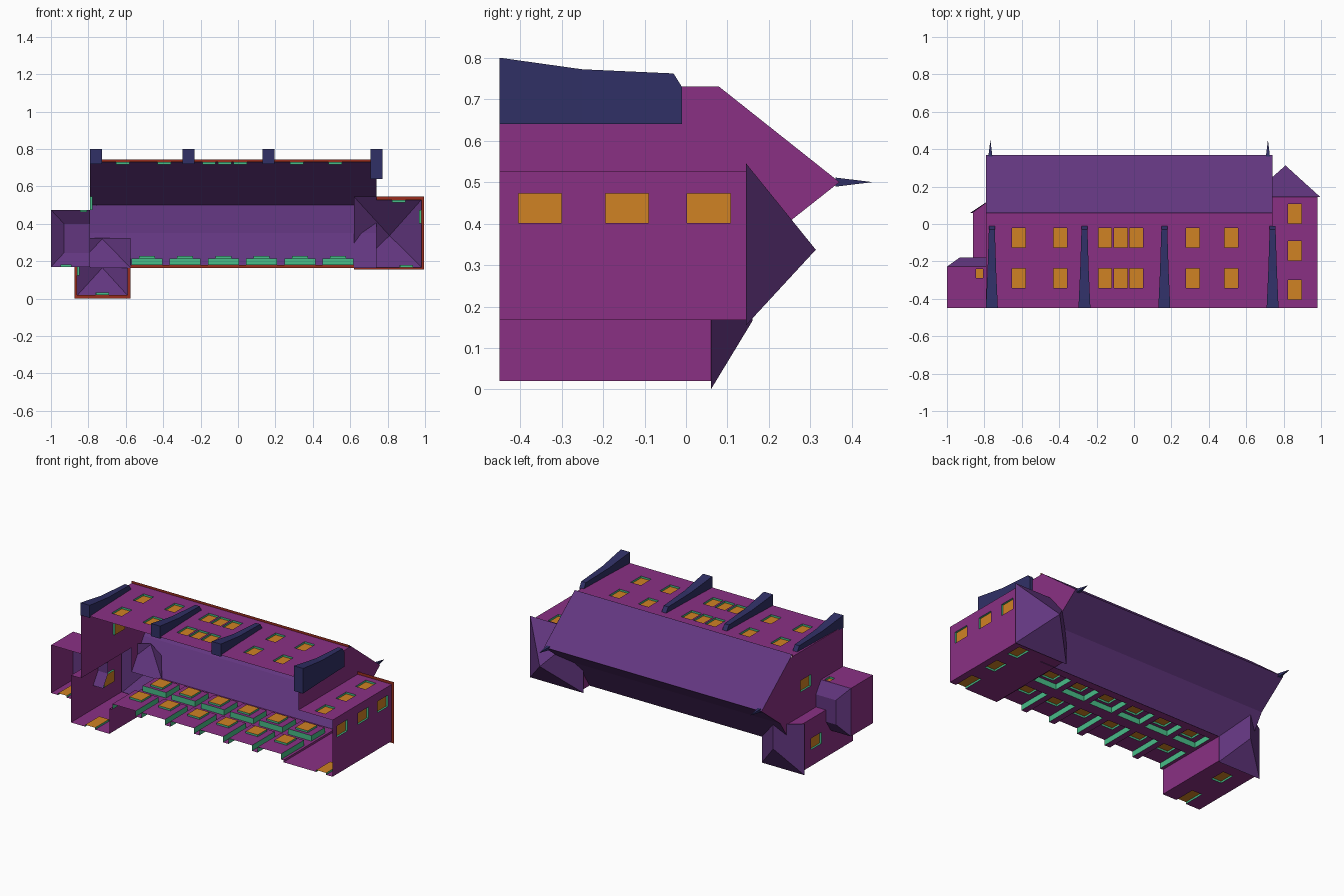
import bpy, bmesh
from mathutils import Vector

if "Cube" in bpy.data.objects:
    bpy.data.objects.remove(bpy.data.objects["Cube"])

BASE = -0.45          # open foot of the building (its "up" is +y)
parts = {}            # part name -> (bmesh, material)


def srgb(r, g, b):
    return tuple(((c / 255 + 0.055) / 1.055) ** 2.4 for c in (r, g, b)) + (1,)


def material(name, rgb):
    m = bpy.data.materials.new(name)
    m.diffuse_color = srgb(*rgb)
    m.use_nodes = True
    m.node_tree.nodes["Principled BSDF"].inputs["Base Color"].default_value = m.diffuse_color
    return m


MAGENTA = material("wall magenta", (138, 48, 132))
PURPLE = material("roof purple", (98, 54, 127))
NAVY = material("stone navy", (48, 48, 102))
ORANGE = material("pane orange", (208, 130, 36))
TEAL = material("frame teal", (72, 188, 136))
RED = material("soffit red", (152, 45, 30))


def poly(part, mat, pts, hint):
    """Add one flat face, turned so it looks along hint."""
    if part not in parts:
        parts[part] = (bmesh.new(), mat)
    bm = parts[part][0]
    f = bm.faces.new([bm.verts.new(p) for p in pts])
    f.normal_update()
    if f.normal.dot(Vector(hint)) < 0:
        f.normal_flip()


def wall(part, axis, c, out, u0, u1, v0, v1, holes=()):
    """Wall on plane axis=c; u runs along the other plan axis, v along y.
    Holes: (u centre, width, v0, v1, kind)."""
    def P(u, v, d=0):
        k = c - out * d
        return (u, v, k) if axis == 'z' else (k, v, u)
    n = (0, 0, out) if axis == 'z' else (out, 0, 0)
    H = [(u - w / 2, u + w / 2, a, b, k) for u, w, a, b, k in holes]
    us = sorted({u0, u1, *[x for h in H for x in h[:2]]})
    vs = sorted({v0, v1, *[x for h in H for x in h[2:4]]})
    for ua, ub in zip(us, us[1:]):
        for va, vb in zip(vs, vs[1:]):
            mu, mv = (ua + ub) / 2, (va + vb) / 2
            if not any(h[0] < mu < h[1] and h[2] < mv < h[3] for h in H):
                poly(part, MAGENTA, [P(ua, va), P(ub, va), P(ub, vb), P(ua, vb)], n)
    for a, b, lo, hi, kind in H:
        d = 0.035 if kind == 'niche' else 0.012
        ring = [(a, lo), (a, hi), (b, hi), (b, lo)]
        if lo > BASE + 0.001:
            ring.append((a, lo))
        mid = Vector(P((a + b) / 2, (lo + hi) / 2))
        for p, q in zip(ring, ring[1:]):
            pts = [P(*p), P(*q), P(*q, d), P(*p, d)]
            poly("window_frames", TEAL, pts, mid - (Vector(pts[0]) + Vector(pts[1])) / 2)
        if kind == 'niche':
            wall("niche_backs", axis, c - out * d, out, a, b, lo, hi,
                 [((a + b) / 2, 0.085, hi - 0.115, hi - 0.02, 'win')])
        else:
            poly("window_panes", ORANGE, [P(a, lo, d), P(b, lo, d), P(b, hi, d), P(a, hi, d)], n)


def win(u, v, w=0.072, h=0.104):
    return (u, w, v - h / 2, v + h / 2, 'win')


def door(u, top=-0.31, w=0.07):
    return (u, w, BASE, top, 'win')


# Hall: buttressed facade, rear wall with deep niches, end walls
cols = (-0.615, -0.395, -0.155, -0.071, 0.013, 0.315, 0.52)
wall("hall_walls", 'z', 0.73, 1, -0.79, 0.74, BASE, 0.06,
     [win(x, y) for x in cols for y in (-0.073, -0.29)])
niches = []
for i in range(6):
    x = -0.487 + 0.2045 * i
    niches += [(x, 0.165, -0.145, -0.01, 'niche'), (x, 0.165, BASE, -0.22, 'niche')]
wall("hall_walls", 'z', 0.18, -1, -0.59, 0.635, BASE, 0.06, niches)
wall("hall_walls", 'x', -0.79, -1, 0.32, 0.73, BASE, 0.06, [win(0.51, -0.075)])
poly("hall_walls", MAGENTA, [(-0.79, y, z) for y, z in
     ((0.06, 0.73), (0.08, 0.73), (0.37, 0.5), (0.18, 0.35), (0.06, 0.165))], (-1, 0, 0))
poly("hall_walls", MAGENTA, [(0.74, y, z) for y, z in
     ((BASE, 0.73), (0.08, 0.73), (0.37, 0.5), (0.18, 0.35), (0.145, 0.3),
      (0.145, 0.527), (BASE, 0.527))], (1, 0, 0))

# Hall roof: front slope, steep rear slope, shallow rear skirt
line = [(0.06, 0.745), (0.37, 0.5), (0.18, 0.35), (0.06, 0.165)]
for (ya, za), (yb, zb) in zip(line, line[1:]):
    poly("hall_roof", PURPLE, [(-0.79, ya, za), (0.74, ya, za), (0.74, yb, zb), (-0.79, yb, zb)], (0, 1, 0))

# Right wing: three storeys of windows on each side and a pyramid roof
storeys = (0.055, -0.142, -0.352)
wall("right_wing_walls", 'z', 0.527, 1, 0.74, 0.98, BASE, 0.145, [win(0.86, y) for y in storeys])
wall("right_wing_walls", 'x', 0.98, 1, 0.167, 0.527, BASE, 0.145, [win(0.437, y) for y in storeys])
wall("right_wing_walls", 'z', 0.167, -1, 0.635, 0.98, BASE, 0.145,
     [win(0.9, 0.055), win(0.9, -0.142), door(0.9)])
wall("right_wing_walls", 'x', 0.635, -1, 0.167, 0.18, BASE, 0.06)
poly("right_wing_walls", MAGENTA, [(0.635, 0.06, 0.167), (0.635, 0.145, 0.167),
     (0.635, 0.145, 0.3)], (-1, 0, 0))
corners = [(0.62, 0.145, 0.155), (0.995, 0.145, 0.155), (0.995, 0.145, 0.545), (0.62, 0.145, 0.545)]
for p, q in zip(corners, corners[1:] + corners[:1]):
    poly("right_wing_roof", PURPLE, [p, q, (0.81, 0.313, 0.337)], (0, 1, 0))

# Left wing: gabled towards the hall front, hipped at the rear
wall("left_wing_walls", 'z', 0.02, -1, -0.86, -0.59, BASE, 0.06, [win(-0.725, -0.09), door(-0.725)])
wall("left_wing_walls", 'x', -0.86, -1, 0.02, 0.32, BASE, 0.06, [win(0.16, -0.08)])
wall("left_wing_walls", 'x', -0.59, 1, 0.02, 0.18, BASE, 0.06)
wall("left_wing_walls", 'z', 0.32, 1, -0.86, -0.79, BASE, 0.06)
poly("left_wing_walls", MAGENTA, [(-0.865, 0.06, 0.32), (-0.79, 0.06, 0.32), (-0.79, 0.115, 0.32)], (0, 0, 1))
r0, r1 = (-0.725, 0.16, 0.165), (-0.725, 0.16, 0.325)
a, b = (-0.875, 0.06, 0), (-0.575, 0.06, 0)
poly("left_wing_roof", PURPLE, [a, b, r0], (0, 1, 0))
poly("left_wing_roof", PURPLE, [a, r0, r1, (-0.875, 0.06, 0.325)], (0, 1, 0))
poly("left_wing_roof", PURPLE, [b, r0, r1, (-0.575, 0.06, 0.325)], (0, 1, 0))

# Low annex with a flat-topped hip roof
wall("annex_walls", 'x', -1, -1, 0.17, 0.475, BASE, -0.228)
wall("annex_walls", 'z', 0.475, 1, -1, -0.79, BASE, -0.228, [win(-0.825, -0.265, 0.038, 0.05)])
wall("annex_walls", 'z', 0.17, -1, -1, -0.86, BASE, -0.228, [door(-0.92, -0.32, 0.06)])
lo = [(-0.79, -0.228, 0.475), (-1, -0.228, 0.475), (-1, -0.228, 0.17), (-0.79, -0.228, 0.17)]
hi = [(-0.79, -0.178, 0.4), (-0.93, -0.178, 0.4), (-0.93, -0.178, 0.245), (-0.79, -0.178, 0.245)]
for i in range(3):
    poly("annex_roof", PURPLE, [lo[i], lo[i + 1], hi[i + 1], hi[i]], (0, 1, 0))
poly("annex_roof", PURPLE, hi, (0, 1, 0))

# Red soffit strips under the eaves
for x0, x1, z0, z1, y in ((-0.79, 0.74, 0.73, 0.745, 0.06), (-0.575, 0.62, 0.165, 0.18, 0.06),
                          (-0.875, -0.575, 0, 0.02, 0.06), (-0.875, -0.86, 0.02, 0.325, 0.06),
                          (-0.59, -0.575, 0.02, 0.165, 0.06), (0.62, 0.995, 0.155, 0.167, 0.145),
                          (0.98, 0.995, 0.167, 0.527, 0.145), (0.74, 0.995, 0.527, 0.545, 0.145)):
    poly("soffits", RED, [(x0, y, z0), (x1, y, z0), (x1, y, z1), (x0, y, z1)], (0, -1, 0))

# Buttresses: tapering stations (y, half width, outer z)
stations = ((BASE, 0.032, 0.8), (-0.25, 0.023, 0.772), (-0.03, 0.016, 0.762), (-0.01, 0.016, 0.73))


def buttress(x, back=0.72, grow=1.0):
    rings = [[(x - w * grow, y, back), (x - w * grow, y, z), (x + w * grow, y, z), (x + w * grow, y, back)]
             for y, w, z in stations]
    for s, t in zip(rings, rings[1:]):
        for i, n in enumerate(((-1, 0, 0), (0, 0.3, 1), (1, 0, 0))):
            poly("buttresses", NAVY, [s[i], s[i + 1], t[i + 1], t[i]], n)
    poly("buttresses", NAVY, rings[0], (0, -1, 0))
    poly("buttresses", NAVY, rings[-1], (0, 1, 0))


for x in (-0.76, -0.265, 0.162):
    buttress(x)
buttress(0.741, back=0.64)

# Ridge spikes: slim four-sided finials
for x in (-0.768, 0.716):
    ring = [(x + 0.011 * i, 0.36, 0.5 + 0.011 * j) for i, j in ((1, 1), (-1, 1), (-1, -1), (1, -1))]
    for p, q in zip(ring, ring[1:] + ring[:1]):
        poly("ridge_spikes", NAVY, [p, q, (x, 0.45, 0.5)], (0, 1, 0))

# Turn every collected part into an object
for name, (bm, mat) in parts.items():
    bmesh.ops.remove_doubles(bm, verts=bm.verts, dist=1e-5)
    me = bpy.data.meshes.new(name)
    bm.to_mesh(me)
    bm.free()
    me.materials.append(mat)
    bpy.context.collection.objects.link(bpy.data.objects.new(name, me))
